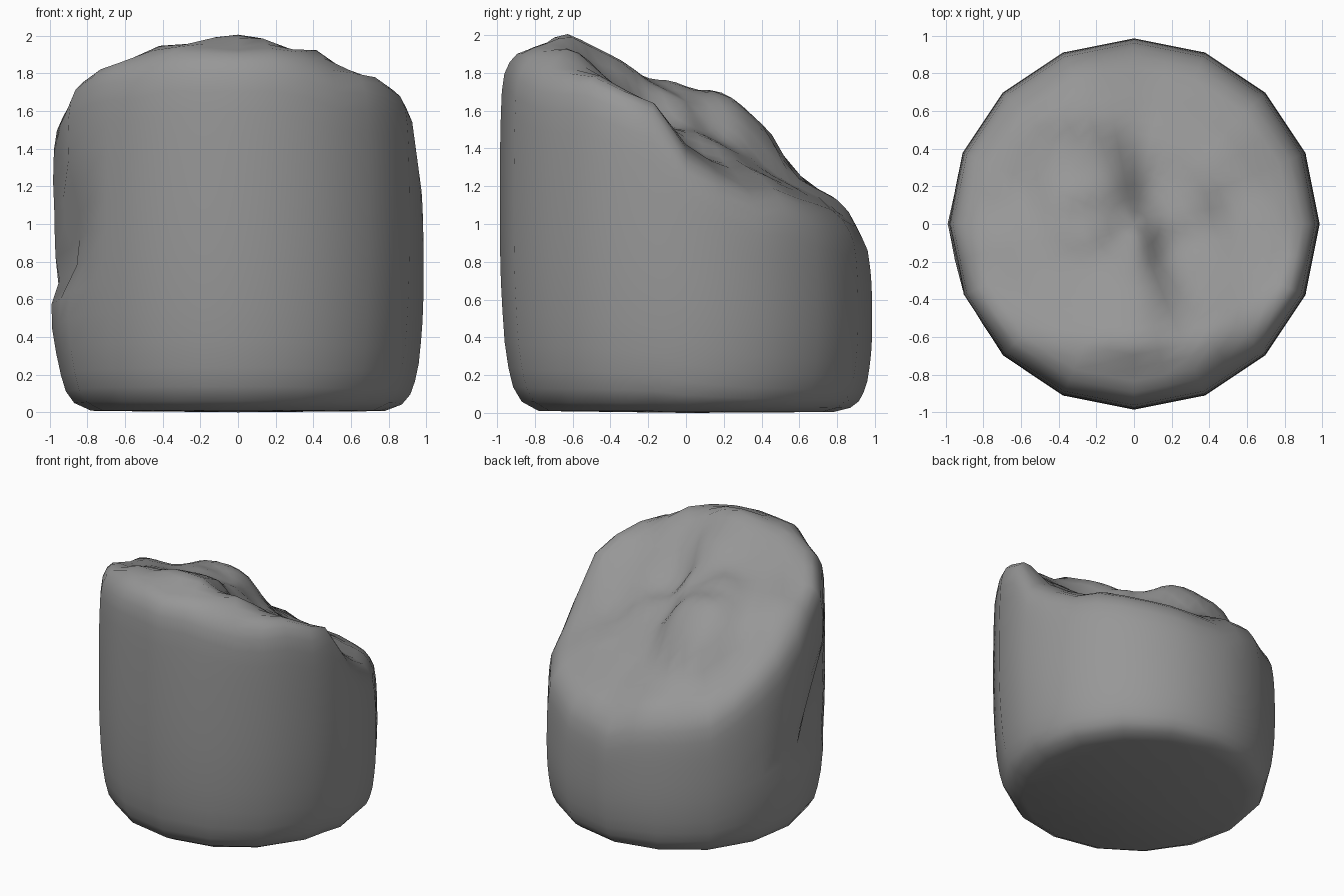
import bpy, bmesh, math

if "Cube" in bpy.data.objects:
    bpy.data.objects.remove(bpy.data.objects["Cube"])

SEGMENTS = 32          # 16 outline corners plus the midpoints between them

# Heights sampled on the weathered, slanting top: (x, y, z)
TOP_SPOTS = [
    (0, -.60, 2.0), (-.4, -.57, 1.93), (.4, -.56, 1.91), (0, -.86, 1.92),
    (-.75, -.48, 1.84), (.70, -.42, 1.77), (.92, -.18, 1.68), (-.6, -.66, 1.87),
    (.6, -.68, 1.81), (0, -.38, 1.89), (.36, -.36, 1.71), (.62, -.18, 1.57),
    (.25, -.15, 1.53), (.22, .12, 1.46), (.60, .08, 1.36), (.92, .08, 1.32),
    (.88, .3, 1.19), (.4, .4, 1.27), (-.25, 0, 1.73), (-.28, .22, 1.69),
    (-.30, .42, 1.54), (-.28, .58, 1.23), (.08, .55, 1.21), (-.2, .75, 1.16),
    (0, .92, .99), (.62, .62, 1.12), (.4, .84, 1.04), (-.35, -.27, 1.79),
    (-.7, .02, 1.67), (-.88, -.28, 1.74), (-.85, .25, 1.42), (-.62, .62, 1.15),
    (-.05, -.1, 1.71),
]

# Dents (negative) and bumps on the left flank: (y, z, width, height, depth)
SIDE_MARKS = [
    (-.27, 1.0, .19, .22, -.12), (-.22, 1.05, .09, .12, .09),
    (-.18, .73, .24, .08, -.07), (.08, 1.15, .10, .25, .01),
    (-.10, .48, .25, .15, .02),
]

# Wall outline from the ground up: (radius, share of wall height)
WALL = [(.78, .006), (.87, .035), (.915, .08), (.94, .14), (.96, .22), (.972, .32),
        (.98, .41), (.984, .50), (.986, .59), (.986, .68), (.985, .77), (.983, .86),
        (.98, .93), (.975, 1.0)]


def base_plane(y):
    return 1.57 - .5 * max(y, -.62)


def top_height(x, y):
    """Blend the sampled heights around a tilted plane."""
    total = weight = 0
    for px, py, pz in TOP_SPOTS:
        w = 1 / ((x - px) ** 2 + (y - py) ** 2 + .024) ** 2.8
        total += w * (pz - base_plane(py))
        weight += w
    return base_plane(y) + total / weight


def flank_offset(x, y, z):
    if x > 0:
        return 0
    return sum(d * math.exp(-((y - cy) / w) ** 2 - ((z - cz) / h) ** 2)
               for cy, cz, w, h, d in SIDE_MARKS)


def build_block():
    bm = bmesh.new()
    rings = []
    dirs = []
    for i in range(SEGMENTS):
        a = 2 * math.pi * i / SEGMENTS
        k = 1 if i % 2 == 0 else math.cos(math.pi / 16)
        dirs.append((k * math.cos(a), k * math.sin(a)))

    # Rounded foot and wall, stretched to meet the slanting rim
    drop = .22
    for r, share in WALL:
        ring = []
        for cx, cy in dirs:
            z = share * (top_height(cx * .93, cy * .93) - drop)
            rr = r + flank_offset(cx * r, cy * r, z)
            ring.append(bm.verts.new((cx * rr, cy * rr, z)))
        rings.append(ring)

    # Soft shoulder
    for deg in (65, 45, 25, 0):
        a = math.radians(deg)
        r = .835 + .14 * math.sin(a)
        rings.append([bm.verts.new((cx * r, cy * r,
                     top_height(cx * min(r, .93), cy * min(r, .93)) - drop * (1 - math.cos(a))))
                     for cx, cy in dirs])

    # Uneven top
    for n in range(11, 0, -1):
        r = .835 * n / 12
        rings.append([bm.verts.new((cx * r, cy * r, top_height(cx * r, cy * r)))
                      for cx, cy in dirs])

    for lo, hi in zip(rings, rings[1:]):
        for i in range(SEGMENTS):
            j = (i + 1) % SEGMENTS
            bm.faces.new((lo[i], lo[j], hi[j], hi[i]))

    # Close the top and the flat base
    for ring, z in ((rings[-1], top_height(0, 0)), (rings[0], 0)):
        c = bm.verts.new((0, 0, z))
        for i in range(SEGMENTS):
            bm.faces.new((ring[i], ring[(i + 1) % SEGMENTS], c))

    bmesh.ops.recalc_face_normals(bm, faces=bm.faces)
    mesh = bpy.data.meshes.new("weathered_block")
    bm.to_mesh(mesh)
    bm.free()
    mesh.shade_smooth()

    # Dark grey surface
    mat = bpy.data.materials.new("dark_grey")
    mat.diffuse_color = (.31, .31, .31, 1)
    mat.use_nodes = True
    mat.node_tree.nodes["Principled BSDF"].inputs["Base Color"].default_value = mat.diffuse_color
    mesh.materials.append(mat)
    obj = bpy.data.objects.new("weathered_block", mesh)
    bpy.context.collection.objects.link(obj)


build_block()
